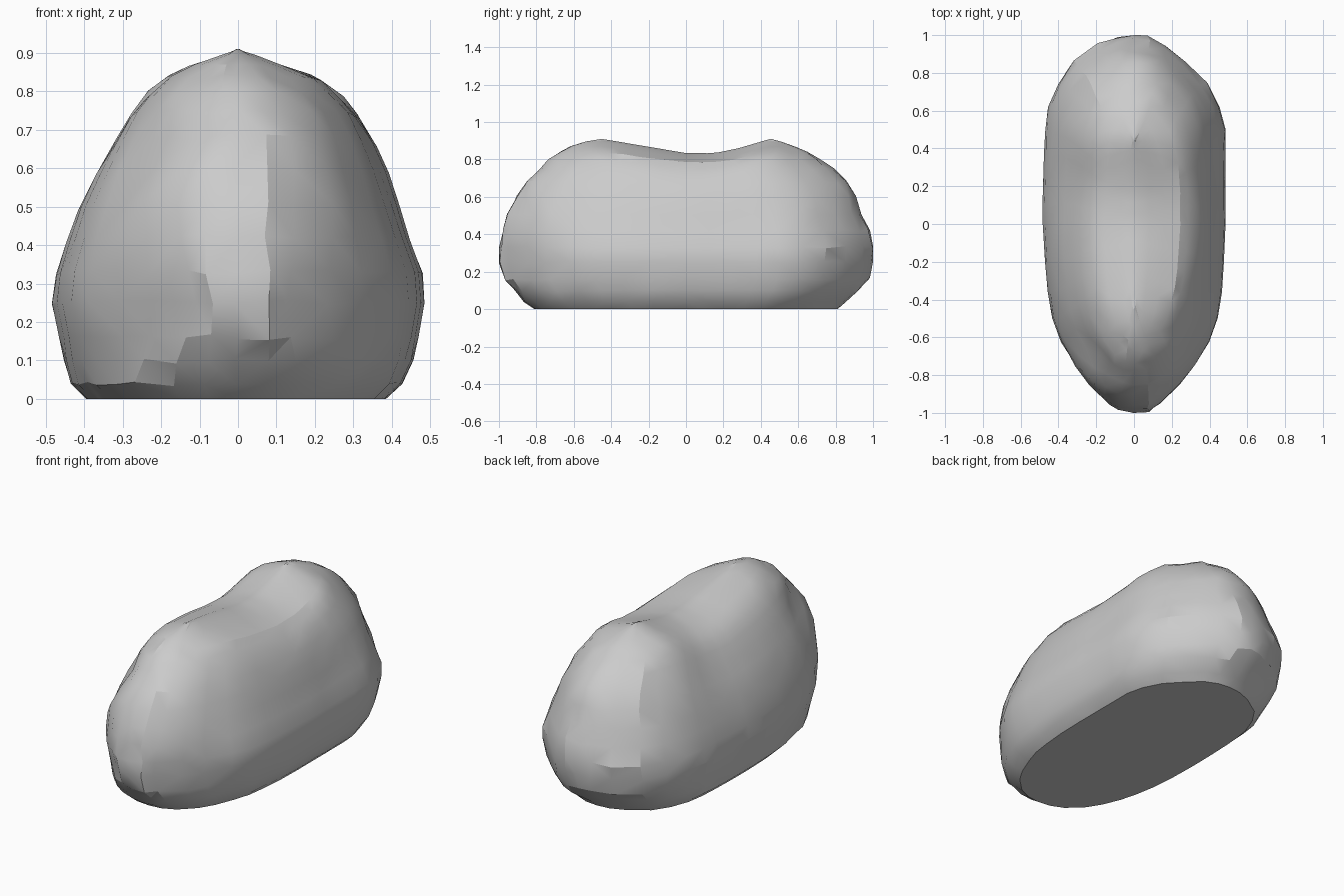
import bpy, bmesh, math, random
from mathutils import Vector

if "Cube" in bpy.data.objects:
    bpy.data.objects.remove(bpy.data.objects["Cube"])

random.seed(4)

# Levels: z, left half width, right half width, front reach, back reach
levels = [
    (0.00, .395, .385, .81, .81), (0.04, .435, .425, .86, .85),
    (0.10, .452, .455, .92, .92), (0.16, .465, .468, .97, .975),
    (0.25, .485, .484, 1.0, .995), (0.33, .472, .477, 1.0, 1.0),
    (0.42, .445, .445, .985, .98), (0.51, .415, .412, .955, .94),
    (0.60, .372, .380, .91, .91), (0.68, .328, .345, .85, .86),
    (0.75, .290, .306, .785, .79), (0.80, .255, .268, .73, .725),
    (0.84, .210, .230, .67, .65), (0.87, .155, .150, .62, .58),
    (0.895, .07, .075, .54, .51), (0.91, .025, .02, .45, .455)]

# Plan outline from front tip to back: y fraction, left and right width fractions
plan = [(-1, 0, 0), (-.99, .15, .15), (-.95, .24, .26), (-.85, .45, .49),
        (-.75, .63, .65), (-.62, .80, .83), (-.5, .89, .92), (-.36, .94, .96),
        (-.2, .97, .98), (0, 1, 1), (.12, 1, 1), (.25, .995, 1),
        (.38, .985, 1), (.5, .97, 1), (.62, .93, .94), (.75, .83, .80),
        (.86, .68, .57), (.95, .40, .34), (.99, .16, .15), (1, 0, 0)]

# Dip along the crest between the two humps: y, depth
dip = [(-.45, 0), (-.2, .042), (0, .076), (.15, .077), (.28, .05), (.45, 0)]


def dip_depth(y):
    for (a, da), (b, db) in zip(dip, dip[1:]):
        if a <= y <= b:
            return da + (db - da) * (y - a) / (b - a)
    return 0


def rock_point(level, station, side):
    z, wl, wr, front, back = level
    py, pl, pr = station
    width = pl if side < 0 else pr
    # The ends are blunter above and below the widest level
    if width > 0:
        blunt = (1 - abs(py) ** 2.3) ** (1 / 2.3)
        k = max(0, min(1, (z - .25) / .3, 1), min(1, (.2 - z) / .15))
        width += k * max(0, blunt - width)
    x = width * (-wl if side < 0 else wr)
    y = py * (front if py < 0 else back)
    # Waist on the left of the saddle, full shoulder on the right
    ramp = max(0, min(1, (z - .4) / .4))
    sunk = dip_depth(y)
    if side < 0:
        x *= 1 - .06 * ramp * max(0, 1 - ((y - .22) / .2) ** 2)
    else:
        x *= 1 + .8 * sunk * ramp
    p = Vector((x, y, z - sunk * (z / .91) ** (2.5 if side < 0 else 4)))
    # Chipped hollow on the front left shoulder
    d = (p - Vector((-.25, -.70, .62))).length
    if d < .2:
        p += Vector((.5, .75, -.1)) * .05 * (1 - d / .2)
    # Irregular chiselled surface, stronger towards the ends
    if .02 < z < .86:
        amount = .002 + .007 * abs(py) ** 2
        p += Vector([random.uniform(-amount, amount) for _ in range(3)])
    p.x = max(-.485, min(.485, p.x))
    p.y = max(-1, min(1, p.y))
    return p


bm = bmesh.new()
rings = []
for level in levels:
    right = [bm.verts.new(rock_point(level, s, 1)) for s in plan]
    left = [bm.verts.new(rock_point(level, s, -1)) for s in plan[1:-1]]
    rings.append(right + left[::-1])

# Sides
count = len(rings[0])
for lower, upper in zip(rings, rings[1:]):
    for i in range(count):
        j = (i + 1) % count
        bm.faces.new((lower[i], lower[j], upper[j], upper[i]))

# Flat base and crest strip
bm.faces.new(rings[0][::-1])
top = rings[-1]
last = len(plan) - 1
for i in range(1, last - 1):
    bm.faces.new((top[i], top[i + 1], top[count - i - 1], top[count - i]))
bm.faces.new((top[0], top[1], top[count - 1]))
bm.faces.new((top[last - 1], top[last], top[last + 1]))
bmesh.ops.recalc_face_normals(bm, faces=bm.faces)
bmesh.ops.triangulate(bm, faces=[f for f in bm.faces if len(f.verts) == 4])

mesh = bpy.data.meshes.new("boulder")
bm.to_mesh(mesh)
bm.free()
boulder = bpy.data.objects.new("boulder", mesh)
bpy.context.collection.objects.link(boulder)
bpy.context.view_layer.objects.active = boulder
boulder.select_set(True)
bpy.ops.object.shade_smooth_by_angle(angle=math.radians(20))
